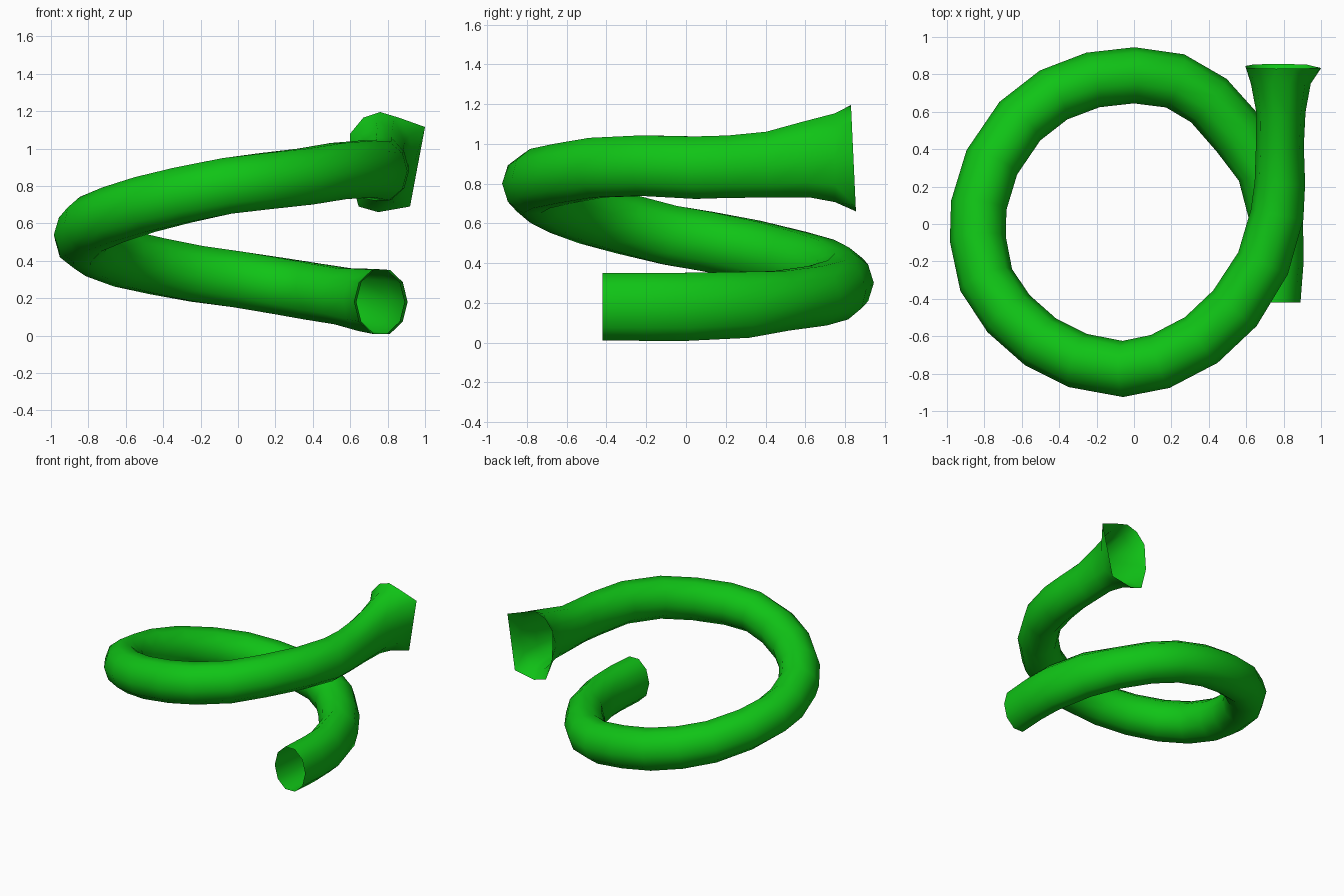
import bpy, bmesh, math
from mathutils import Vector

if "Cube" in bpy.data.objects:
    bpy.data.objects.remove(bpy.data.objects["Cube"])

SIDES = 10

# Centre line of the coil: x, y, z
path = [Vector(p) for p in (
    (.755, -.42, .18), (.77, -.2, .18), (.765, 0, .18), (.69, .29, .19),
    (.56, .48, .21), (.40, .66, .235), (.22, .765, .265), (0, .795, .30),
    (-.22, .77, .33), (-.43, .69, .37), (-.61, .55, .41), (-.76, .33, .465),
    (-.83, .10, .51), (-.835, -.08, .54), (-.79, -.30, .595), (-.67, -.48, .645),
    (-.50, -.63, .70), (-.30, -.73, .75), (-.06, -.775, .80), (.14, -.735, .825),
    (.36, -.62, .85), (.54, -.45, .88), (.69, -.21, .89), (.765, .05, .88),
    (.78, .22, .885), (.78, .42, .895), (.785, .60, .92), (.785, .75, .93))]

# Half widths (sideways, upright): thicker at the start, flaring at the end
sizes = {0: (.135, .178), 1: (.137, .18), 2: (.14, .18), 3: (.142, .175),
         22: (.145, .16), 23: (.143, .165), 24: (.135, .165), 25: (.128, .175),
         26: (.132, .20), 27: (.16, .235)}

# Irregular flared rim: x, z
rim = [(.965, .93), (1.0, 1.115), (.86, 1.165), (.76, 1.195), (.67, 1.165),
       (.6, 1.08), (.595, .87), (.645, .69), (.75, .66), (.92, .69)]

bm = bmesh.new()
rings = []
for i, p in enumerate(path):
    if i in (0, len(path) - 1):
        t = Vector((0, 1, 0))
    else:
        t = ((path[i + 1] - p).normalized() + (p - path[i - 1]).normalized()).normalized()
    side = t.cross(Vector((0, 0, 1))).normalized()
    up = side.cross(t)
    w, h = sizes.get(i, (.15, .158))
    rings.append([bm.verts.new(p + side * w * math.cos(a) + up * h * math.sin(a))
                  for a in (math.tau * k / SIDES for k in range(SIDES))])
rings.append([bm.verts.new((x, .855 - .025 * (z - .66) / .535, z)) for x, z in rim])

# Skin the rings, leaving both ends open
for a, b in zip(rings, rings[1:]):
    for k in range(SIDES):
        n = (k + 1) % SIDES
        bm.faces.new((a[k], a[n], b[n], b[k]))
bmesh.ops.recalc_face_normals(bm, faces=bm.faces)
for f in bm.faces:
    f.smooth = True

mesh = bpy.data.meshes.new("coiled_tube")
bm.to_mesh(mesh)
bm.free()
tube = bpy.data.objects.new("coiled_tube", mesh)
bpy.context.collection.objects.link(tube)

green = bpy.data.materials.new("green")
green.diffuse_color = (.005, .55, .008, 1)
green.use_nodes = True
green.node_tree.nodes["Principled BSDF"].inputs["Base Color"].default_value = green.diffuse_color
mesh.materials.append(green)
